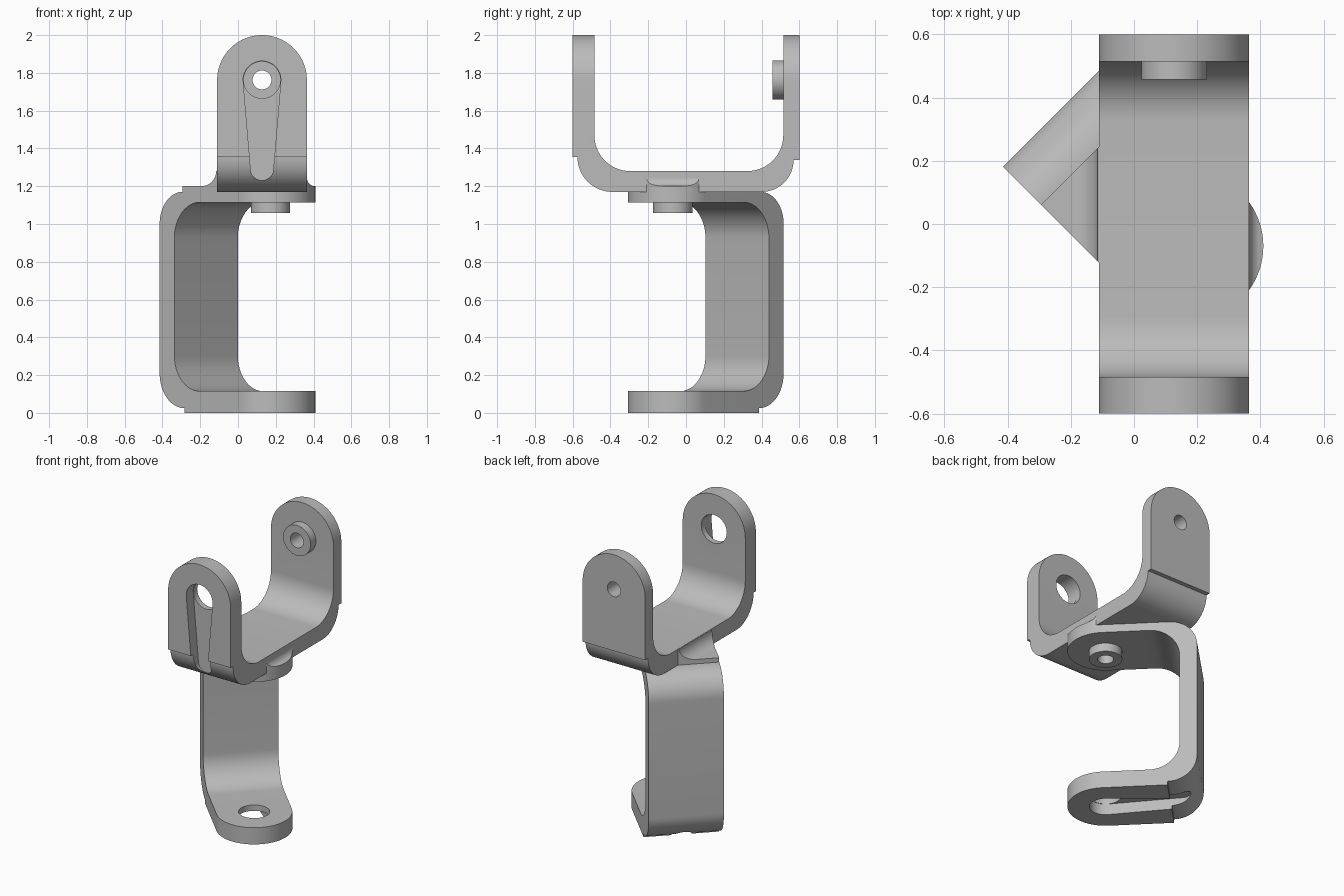
import bpy, bmesh
from math import sin, cos, pi, radians
from mathutils import Matrix, Vector

if "Cube" in bpy.data.objects:
    bpy.data.objects.remove(bpy.data.objects["Cube"], do_unlink=True)

steel = bpy.data.materials.new("plain grey")
steel.use_nodes = True
GREY = (0.5, 0.5, 0.5, 1)
steel.diffuse_color = GREY
steel.node_tree.nodes["Principled BSDF"].inputs["Base Color"].default_value = GREY

HALF = 0.2375            # half width of the strap and radius of its ends
PIVOT = 0.5925           # pivot height above the outer face of the web


def arc(cx, cy, r, start, end, n=16):
    steps = [radians(start + (end - start) * i / n) for i in range(n + 1)]
    return [(cx + r * cos(a), cy + r * sin(a)) for a in steps]


def prism(name, outline, along, lo, hi, matrix=Matrix()):
    """Extrude a closed outline along x (outline in y, z) or y (outline in x, z)."""
    def place(p, t):
        return (t, p[0], p[1]) if along == "x" else (p[0], t, p[1])
    bm = bmesh.new()
    ends = [[bm.verts.new(place(p, t)) for p in outline] for t in (lo, hi)]
    for ring in ends:
        bm.faces.new(ring)
    for i in range(len(outline)):
        j = (i + 1) % len(outline)
        bm.faces.new((ends[0][i], ends[0][j], ends[1][j], ends[1][i]))
    bmesh.ops.recalc_face_normals(bm, faces=bm.faces)
    mesh = bpy.data.meshes.new(name)
    bm.to_mesh(mesh)
    bm.free()
    mesh.materials.append(steel)
    obj = bpy.data.objects.new(name, mesh)
    obj.matrix_world = matrix
    bpy.context.collection.objects.link(obj)
    return obj


def combine(obj, tool, operation):
    """Apply one boolean and discard the tool."""
    mod = obj.modifiers.new("shape", "BOOLEAN")
    mod.operation, mod.object, mod.solver = operation, tool, "EXACT"
    bpy.context.view_layer.update()
    result = bpy.data.meshes.new_from_object(
        obj.evaluated_get(bpy.context.evaluated_depsgraph_get()))
    obj.modifiers.clear()
    obj.data = result
    bpy.data.objects.remove(tool, do_unlink=True)


def smooth(obj):
    obj.data.shade_smooth()
    obj.data.set_sharp_from_angle(angle=radians(30))


def disc(r):
    return arc(0, PIVOT, r, 0, 352.5, 47)


def strap_outline(bottom):
    return [(-HALF, bottom), (HALF, bottom)] + arc(0, PIVOT, HALF, 0, 180, 40)


def bracket(name, matrix):
    # U profile with stepped outer corners and rounded bends
    profile = ([(-0.6, 0.9), (-0.6, 0.185)]
               + arc(-0.39, 0.185, 0.185, 180, 270)
               + arc(0.40, 0.17, 0.17, 270, 360)
               + [(0.6, 0.17), (0.6, 0.9), (0.515, 0.9)]
               + arc(0.325, 0.30, 0.19, 0, -90)
               + arc(-0.295, 0.30, 0.19, 270, 180)
               + [(-0.485, 0.9)])
    body = prism(name, profile, "x", -HALF, HALF, matrix)
    # Rounded arm ends
    rounded = [(-0.4, -0.1), (0.4, -0.1), (0.4, PIVOT), (HALF, PIVOT)]
    rounded += arc(0, PIVOT, HALF, 0, 180, 40)[1:] + [(-0.4, PIVOT)]
    combine(body, prism("end_shape", rounded, "y", -1, 1, matrix), "INTERSECT")
    # Pivot boss with its bore on the thin arm
    combine(body, prism("boss", disc(0.104), "y", 0.457, 0.56, matrix), "UNION")
    combine(body, prism("bore", disc(0.05), "y", 0.4, 0.7, matrix), "DIFFERENCE")
    # Tapered recess and through hole on the thick arm
    taper = arc(0, PIVOT, 0.1, 0, 180, 24) + arc(0, 0.12, 0.06, 180, 360, 20)
    combine(body, prism("recess", taper, "y", -0.7, -0.525, matrix), "DIFFERENCE")
    combine(body, prism("hole", disc(0.097), "y", -0.8, -0.4, matrix), "DIFFERENCE")
    smooth(body)
    return body


# Upper bracket stands upright; lower one lies on its side, turned 45 degrees
upper_frame = Matrix.Translation((0.127, 0, 1.17))
across = Vector((1, 1, 0)).normalized()
outward = Vector((1, -1, 0)).normalized()
lower_frame = Matrix((across, (0, 0, 1), outward)).transposed().to_4x4()
lower_frame.translation = Vector((0.172, -0.07, 0.6)) - outward * PIVOT
bracket("upper_bracket", upper_frame)
bracket("lower_bracket", lower_frame)

# Concave fillets joining the two brackets, clipped to the lower plate
left, right = 0.127 - HALF, 0.127 + HALF
sides = {
    "right_fillet": arc(left - 0.085, 1.28, 0.08, 270, 360)
    + [(left + 0.03, 1.27), (left + 0.03, 1.19), (left - 0.085, 1.19)],
    "left_fillet": arc(right + 0.046, 1.246, 0.046, 270, 180)
    + [(right - 0.03, 1.24), (right - 0.03, 1.19), (right + 0.046, 1.19)],
}
for name, outline in sides.items():
    fillet = prism(name, outline, "y", -0.5, 0.5)
    clip = prism("plate_clip", strap_outline(0.17), "y", 0.4, 0.9, lower_frame)
    combine(fillet, clip, "INTERSECT")
    smooth(fillet)
